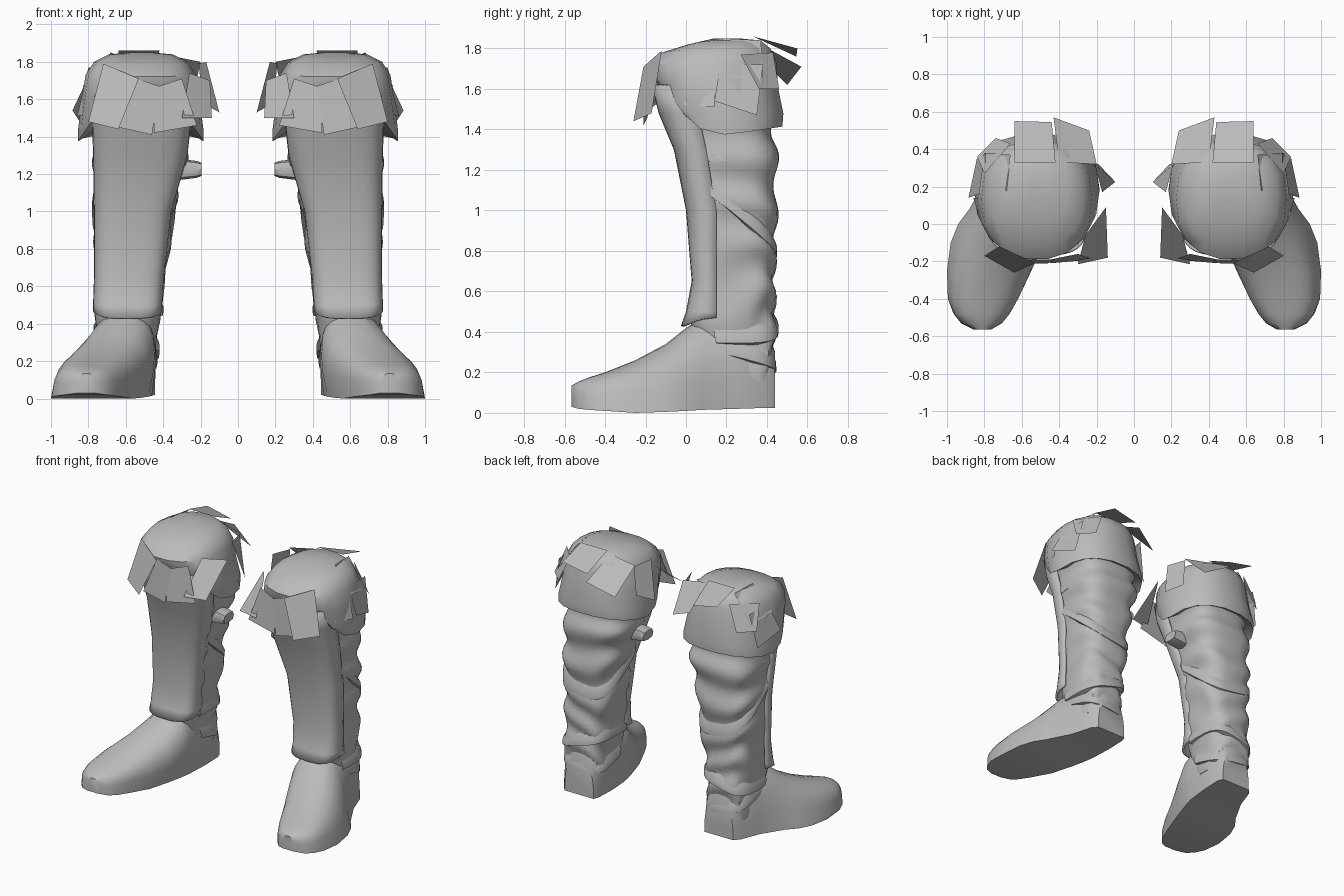
import bpy, bmesh, math

grey = bpy.data.materials.new("grey leather")
grey.diffuse_color = (0.5, 0.5, 0.5, 1)
smooth_parts = []


def finish(name, bm, smooth=True):
    """Turn a bmesh into an object mirrored across x = 0."""
    bmesh.ops.recalc_face_normals(bm, faces=bm.faces)
    me = bpy.data.meshes.new(name)
    bm.to_mesh(me)
    bm.free()
    me.materials.append(grey)
    ob = bpy.data.objects.new(name, me)
    bpy.context.collection.objects.link(ob)
    ob.modifiers.new("pair", 'MIRROR').use_mirror_merge = False
    if smooth:
        smooth_parts.append(ob)
    return ob


def loft(name, rings, closed=True, caps=True):
    bm = bmesh.new()
    rows = [[bm.verts.new(p) for p in ring] for ring in rings]
    n = len(rows[0])
    for a, b in zip(rows, rows[1:]):
        for i in range(n if closed else n - 1):
            j = (i + 1) % n
            bm.faces.new((a[i], a[j], b[j], b[i]))
    if caps:
        bm.faces.new(rows[0])
        bm.faces.new(rows[-1])
    return finish(name, bm)


def spow(v, p):
    return math.copysign(abs(v) ** p, v)


def interp(table, z):
    """Linear lookup in rows that start with their height."""
    for a, b in zip(table, table[1:]):
        if z <= b[0]:
            t = max(0, (z - a[0]) / (b[0] - a[0]))
            return [u + (v - u) * t for u, v in zip(a[1:], b[1:])]
    return table[-1][1:]


# foot: y, centre x, crown x, half width, bottom, top, roundness
foot = [(0.44, 0.58, 0.58, 0.12, 0.025, 0.30, 0.75), (0.40, 0.59, 0.58, 0.145, 0.025, 0.42, 0.75),
        (0.25, 0.615, 0.59, 0.17, 0.02, 0.47, 0.75), (0.08, 0.67, 0.60, 0.21, 0.015, 0.47, 0.75),
        (0.0, 0.71, 0.61, 0.23, 0.01, 0.42, 0.75), (-0.10, 0.745, 0.66, 0.235, 0.005, 0.34, 0.7),
        (-0.25, 0.78, 0.74, 0.22, 0.0, 0.26, 0.6), (-0.40, 0.81, 0.79, 0.185, 0.01, 0.20, 0.5),
        (-0.48, 0.815, 0.81, 0.15, 0.015, 0.175, 0.5), (-0.53, 0.815, 0.81, 0.11, 0.02, 0.155, 0.5),
        (-0.565, 0.81, 0.81, 0.045, 0.03, 0.135, 0.5)]
rings = []
for y, cx, tx, hw, z0, z1, p in foot:
    ring = []
    for i in range(15):
        a = math.pi * i / 14
        h = math.sin(a) ** p
        ring.append((cx + (tx - cx) * h + hw * spow(math.cos(a), 0.85), y, z0 + (z1 - z0) * h))
    rings.append(ring)
loft("foot", rings)

# scrunched fabric leg: height, x range, y range
leg = [(0.16, 0.44, 0.74, 0.12, 0.43), (0.45, 0.42, 0.76, 0.02, 0.44),
       (0.65, 0.385, 0.76, 0.05, 0.435), (1.0, 0.345, 0.77, 0.03, 0.445),
       (1.3, 0.27, 0.77, -0.03, 0.445), (1.5, 0.25, 0.78, -0.09, 0.42)]
rings = []
for k in range(49):
    z = 0.16 + 1.34 * k / 48
    x0, x1, y0, y1 = interp(leg, z)
    ring = []
    for i in range(32):
        a = 2 * math.pi * i / 32
        c, s = math.cos(a), math.sin(a)
        slant = 0.9 * math.sin(2 * a + 5 * z) * (1.4 - z)
        fold = math.sin(2 * math.pi * z / 0.24 + slant * 3.2)
        r = 1 + 0.065 * fold * max(0, min(1, s + 0.7))
        ring.append(((x0 + x1) / 2 + (x1 - x0) / 2 * r * spow(c, 0.65),
                     (y0 + y1) / 2 + (y1 - y0) / 2 * r * spow(s, 0.65), z))
    rings.append(ring)
loft("fabric_leg", rings)

# shin guard: height, x range, front y, back y
guard = [(0.43, 0.405, 0.775, -0.025, 0.15), (0.5, 0.405, 0.775, 0.0, 0.15),
         (0.65, 0.395, 0.77, 0.028, 0.15), (1.0, 0.355, 0.77, 0.0, 0.15),
         (1.3, 0.27, 0.775, -0.06, 0.10), (1.48, 0.25, 0.78, -0.135, 0.06),
         (1.62, 0.25, 0.78, -0.17, 0.04)]
rings = []
for z, x0, x1, yf, yb in guard:
    ring = []
    for i in range(17):
        a = math.pi * i / 16
        edge = 0.04 if z < 0.45 else 0
        ring.append(((x0 + x1) / 2 + (x1 - x0) / 2 * spow(math.cos(a), 0.6),
                     yb - (yb - yf) * math.sin(a) ** 0.6, z + edge * (1 - math.sin(a))))
    rings.append(ring)
shin = loft("shin_guard", rings, closed=False, caps=False)
solid = shin.modifiers.new("thickness", 'SOLIDIFY')
solid.thickness = 0.015
solid.offset = -1

# cuff: height, centre y, half width, half depth, front lift
cuff = [(1.43, 0.18, 0.25, 0.20, 0.20), (1.375, 0.19, 0.335, 0.29, 0.24),
        (1.44, 0.175, 0.335, 0.31, 0.18), (1.60, 0.14, 0.315, 0.32, 0.07),
        (1.73, 0.13, 0.295, 0.32, -0.01), (1.80, 0.15, 0.25, 0.27, -0.02),
        (1.84, 0.19, 0.17, 0.18, -0.02), (1.85, 0.20, 0.06, 0.06, 0)]
rings = []
for z, cy, rx, ry, lift in cuff:
    ring = []
    for i in range(18):
        a = 2 * math.pi * i / 18
        s = math.sin(a)
        z1 = z + lift * max(0, -s) ** 2 + (0.04 * max(0, s) if z < 1.5 else 0)
        ring.append((0.52 + rx * spow(math.cos(a), 0.85), cy + ry * spow(s, 0.85), z1))
    rings.append(ring)
loft("cuff", rings)

# strap end on the inner side of the leg
rings = []
for x, h in ((0.195, 0.035), (0.22, 0.045), (0.30, 0.055), (0.42, 0.065)):
    rings.append([(x, 0.17 + 0.06 * spow(math.cos(math.pi * i / 4), 0.7),
                   1.225 + h * spow(math.sin(math.pi * i / 4), 0.7)) for i in range(8)])
loft("strap_end", rings)

# raised hems crossing the back: height, sideways tilt, drop to the back, overhang
hems = [(0.30, 0.02, -0.05, 0.015), (0.44, -0.05, 0.0, 0.02),
        (1.00, 0.03, -0.18, 0.012), (1.29, 0.0, 0.0, 0.01)]
for n, (z, tilt, drop, out) in enumerate(hems):
    rings = []
    for dz, grow in ((-0.06, -0.02), (-0.045, out), (0.0, out * 0.8), (0.06, -0.02)):
        ring = []
        for i in range(15):
            a = math.pi * (-0.1 + 1.2 * i / 14)
            c, s = spow(math.cos(a), 0.65), spow(math.sin(a), 0.65)
            h = z + dz + tilt * c + drop * s
            x0, x1, y0, y1 = interp(leg, h)
            ring.append(((x0 + x1) / 2 + ((x1 - x0) / 2 + grow) * c,
                         (y0 + y1) / 2 + ((y1 - y0) / 2 + grow) * s, h))
        rings.append(ring)
    loft("hem_%d" % (n + 1), rings, closed=False, caps=False)


def flap(name, *corners):
    """Flat patch: two top corners, then the lower corners below them in turn."""
    bm = bmesh.new()
    a, b, c, d = [bm.verts.new(p) for p in corners]
    bm.faces.new((a, b, d, c))
    finish(name, bm, smooth=False)


# ragged flaps around the cuff
flap("front_outer_flap", (0.72, -0.12, 1.79), (0.53, -0.21, 1.71),
     (0.80, -0.17, 1.48), (0.64, -0.26, 1.44))
flap("front_middle_flap", (0.54, -0.19, 1.71), (0.42, -0.19, 1.67),
     (0.64, -0.21, 1.45), (0.46, -0.21, 1.41))
flap("front_inner_flap", (0.45, -0.19, 1.66), (0.30, -0.16, 1.71),
     (0.45, -0.21, 1.42), (0.22, -0.19, 1.46))
flap("inner_front_flap", (0.15, 0.09, 1.70), (0.26, -0.06, 1.74),
     (0.14, -0.18, 1.50), (0.30, -0.215, 1.50))
flap("inner_back_flap", (0.21, 0.32, 1.79), (0.17, 0.17, 1.80),
     (0.19, 0.32, 1.58), (0.10, 0.225, 1.53))
flap("outer_front_flap", (0.76, 0.01, 1.74), (0.81, 0.14, 1.72),
     (0.81, -0.01, 1.52), (0.86, 0.14, 1.51))
flap("outer_low_flap", (0.80, 0.17, 1.72), (0.79, 0.38, 1.72),
     (0.885, 0.14, 1.54), (0.84, 0.35, 1.47))
flap("outer_high_flap", (0.68, 0.18, 1.85), (0.66, 0.37, 1.84),
     (0.83, 0.16, 1.67), (0.80, 0.38, 1.64))
flap("outer_back_flap", (0.80, 0.27, 1.77), (0.66, 0.43, 1.78),
     (0.84, 0.36, 1.60), (0.74, 0.46, 1.60))
flap("back_outer_flap", (0.42, 0.33, 1.86), (0.64, 0.33, 1.86),
     (0.44, 0.545, 1.76), (0.64, 0.55, 1.80))
flap("back_inner_flap", (0.40, 0.33, 1.84), (0.20, 0.32, 1.80),
     (0.43, 0.57, 1.71), (0.24, 0.50, 1.62))

for ob in smooth_parts:
    ob.select_set(True)
bpy.context.view_layer.objects.active = smooth_parts[0]
bpy.ops.object.shade_smooth_by_angle(angle=math.radians(40))
